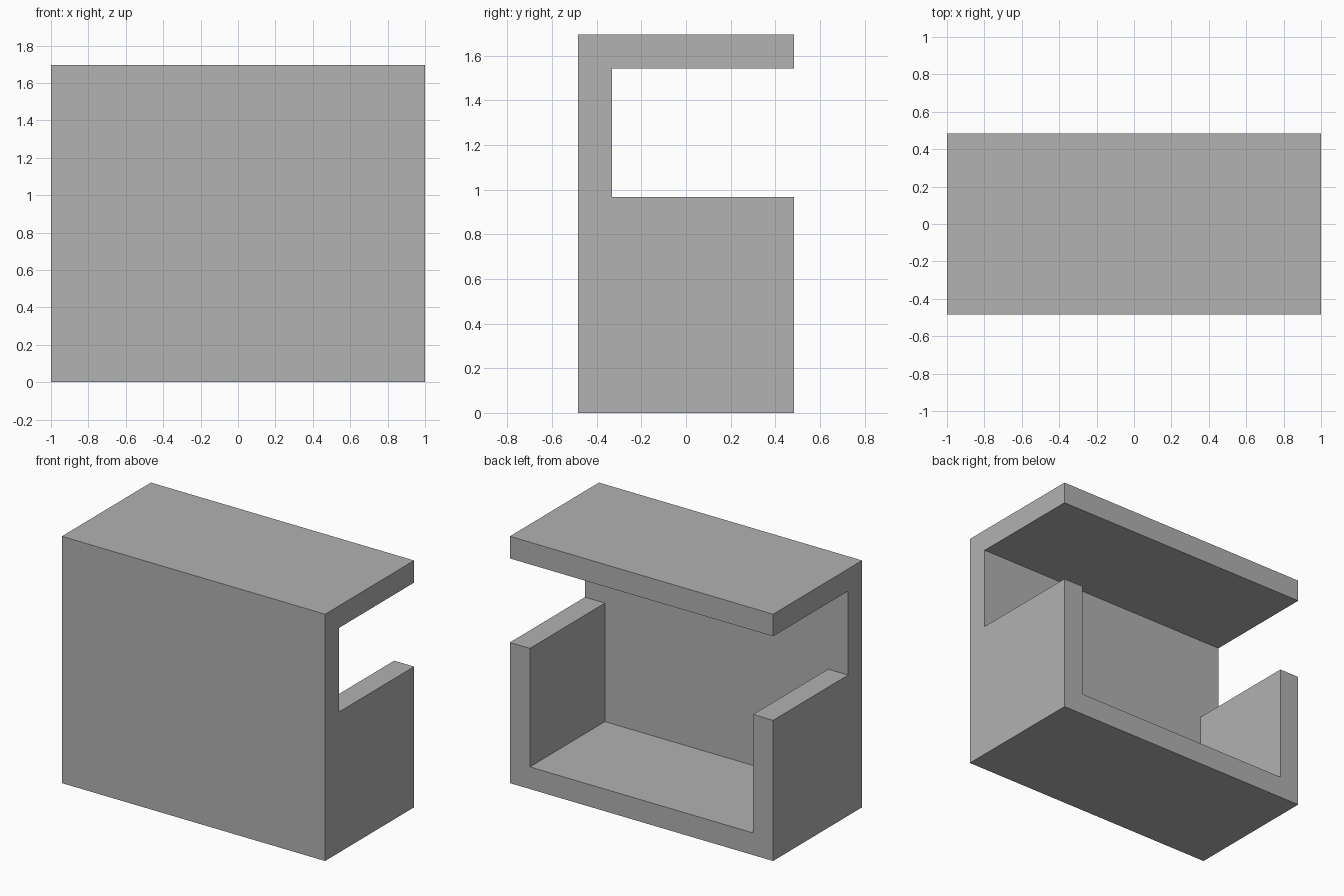
import bpy
import bmesh
from mathutils import Vector

cube = bpy.data.objects.get("Cube")
if cube:
    bpy.data.objects.remove(cube, do_unlink=True)

# Overall sizes
HALF_W, HALF_D = 1.0, 0.483
HEIGHT, SIDE_H = 1.695, 0.966
T = 0.152  # board thickness
INNER_FRONT = -HALF_D + T

grey = bpy.data.materials.new("matte grey")
grey.use_nodes = True
grey.diffuse_color = (0.445, 0.445, 0.445, 1)
grey.node_tree.nodes["Principled BSDF"].inputs["Base Color"].default_value = grey.diffuse_color


def extrude_profile(name, points, direction):
    """Make a solid by sweeping a closed outline along a vector."""
    bm = bmesh.new()
    face = bm.faces.new([bm.verts.new(p) for p in points])
    swept = bmesh.ops.extrude_face_region(bm, geom=[face], use_keep_orig=True)
    verts = [g for g in swept["geom"] if isinstance(g, bmesh.types.BMVert)]
    bmesh.ops.translate(bm, verts=verts, vec=Vector(direction))
    bmesh.ops.recalc_face_normals(bm, faces=bm.faces[:])
    mesh = bpy.data.meshes.new(name)
    bm.to_mesh(mesh)
    bm.free()
    mesh.materials.append(grey)
    obj = bpy.data.objects.new(name, mesh)
    bpy.context.collection.objects.link(obj)
    return obj


# Front panel and roof: one L-shaped side outline swept across the width
panel_outline = [(-HALF_D, 0), (INNER_FRONT, 0), (INNER_FRONT, HEIGHT - T),
                 (HALF_D, HEIGHT - T), (HALF_D, HEIGHT), (-HALF_D, HEIGHT)]
extrude_profile("front_panel_and_roof",
                [(-HALF_W, y, z) for y, z in panel_outline], (2 * HALF_W, 0, 0))

# Floor and both low side walls: one U-shaped outline swept to the back
right_half = [(HALF_W, 0), (HALF_W, SIDE_H), (HALF_W - T, SIDE_H), (HALF_W - T, T)]
tray_outline = right_half + [(-x, z) for x, z in reversed(right_half)]
extrude_profile("floor_and_side_walls",
                [(x, INNER_FRONT, z) for x, z in tray_outline],
                (0, HALF_D - INNER_FRONT, 0))
